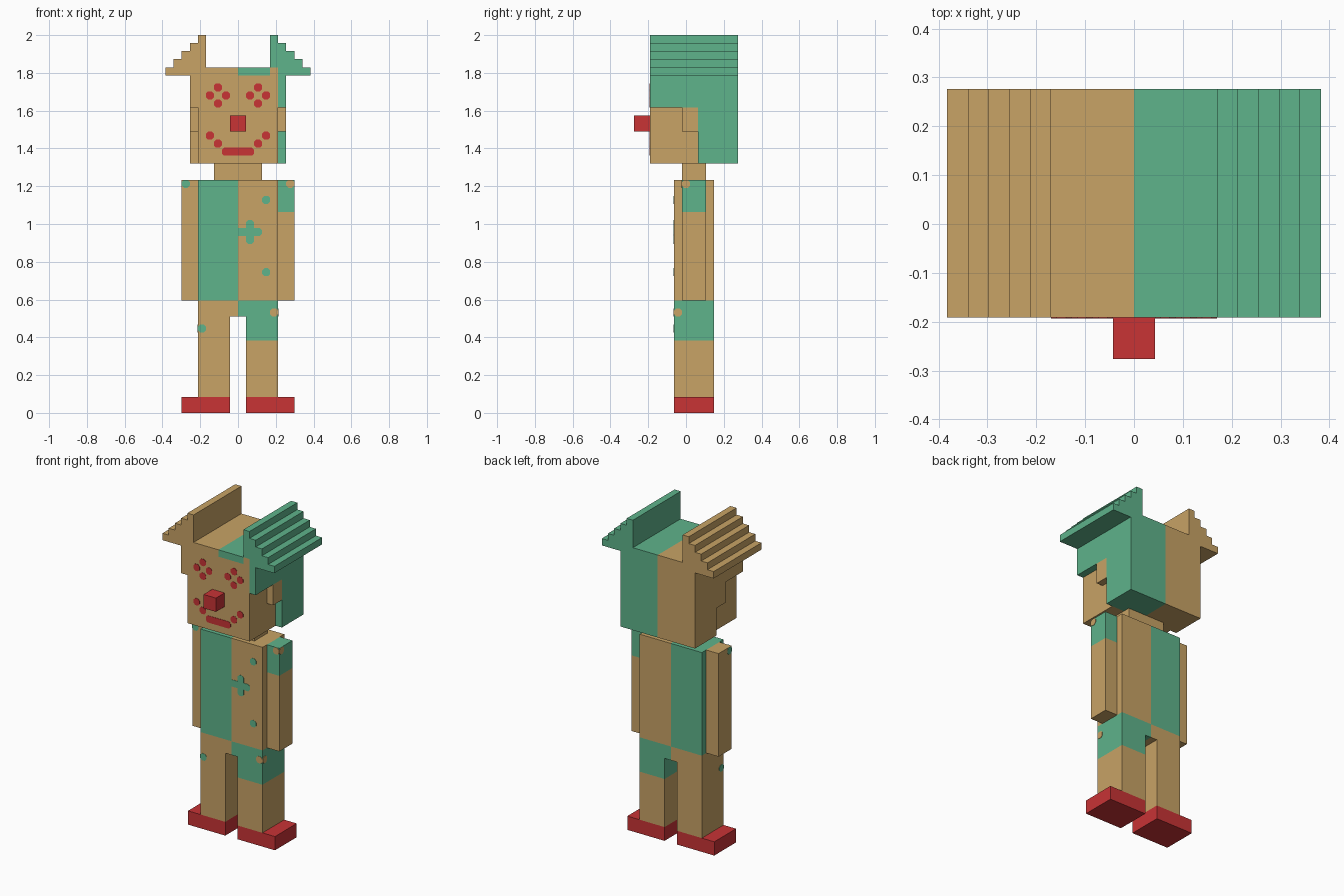
import bpy, bmesh
from mathutils import Vector

if "Cube" in bpy.data.objects:
    bpy.data.objects.remove(bpy.data.objects["Cube"])

U = 2 / 47  # one block of the design; all sizes below are in blocks


def material(name, rgb):
    m = bpy.data.materials.new(name)
    m.diffuse_color = (*rgb, 1)
    m.use_nodes = True
    m.node_tree.nodes["Principled BSDF"].inputs["Base Color"].default_value = m.diffuse_color
    return m


TAN, GREEN, RED = 0, 1, 2
MATS = [material("tan", (0.578, 0.366, 0.133)),
        material("green", (0.114, 0.451, 0.258)),
        material("red", (0.578, 0.033, 0.036))]


def place(axis, a, b, t):
    return {'x': (t, a, b), 'y': (a, t, b), 'z': (a, b, t)}[axis]


def prism(name, polys, axis, lo, hi, colour=TAN, cuts=(), rule=None):
    """Extrude outlines along an axis, cut along planes, colour by rule."""
    bm = bmesh.new()
    for pts in polys:
        A = [bm.verts.new(place(axis, a, b, lo)) for a, b in pts]
        B = [bm.verts.new(place(axis, a, b, hi)) for a, b in pts]
        bm.faces.new(A)
        bm.faces.new(B[::-1])
        for i in range(len(pts)):
            j = (i + 1) % len(pts)
            bm.faces.new((A[i], B[i], B[j], A[j]))
    for ax, d in cuts:
        no = Vector([1.0 if ax == k else 0.0 for k in 'xyz'])
        geom = bm.verts[:] + bm.edges[:] + bm.faces[:]
        bmesh.ops.bisect_plane(bm, geom=geom, plane_co=no * d, plane_no=no, dist=1e-5)
    bmesh.ops.recalc_face_normals(bm, faces=bm.faces)
    bm.normal_update()
    for f in bm.faces:
        f.material_index = rule(f.calc_center_median(), f.normal) if rule else colour
    bmesh.ops.scale(bm, vec=(U, U, U), verts=bm.verts)
    me = bpy.data.meshes.new(name)
    bm.to_mesh(me)
    bm.free()
    for m in MATS:
        me.materials.append(m)
    ob = bpy.data.objects.new(name, me)
    bpy.context.collection.objects.link(ob)
    return ob


def rect(a0, a1, b0, b1):
    return [(a0, b0), (a1, b0), (a1, b1), (a0, b1)]


def box(name, x0, x1, y0, y1, z0, z1, colour=TAN, cuts=(), rule=None):
    return prism(name, [rect(min(x0, x1), max(x0, x1), y0, y1)], 'z', z0, z1,
                 colour, cuts, rule)


def pill(a, b, w=1, h=1):
    """Rectangle with clipped corners, lower left corner at (a, b)."""
    c = 0.28
    return [(a + c, b), (a + w - c, b), (a + w, b + c), (a + w, b + h - c),
            (a + w - c, b + h), (a + c, b + h), (a, b + h - c), (a, b + c)]


def paint(name, polys, axis, surface, out, colour):
    """Thin painted plate on a surface."""
    lo, hi = sorted((surface - 0.02 * out, surface + 0.05 * out))
    prism(name, polys, axis, lo, hi, colour)


# Head block: tan face, back and top green on the right half
box("head", -5, 5, -4.5, 6.5, 31, 43,
    cuts=[('x', 0), ('x', 4), ('y', 1.5), ('z', 42)],
    rule=lambda c, n: GREEN if c.x > 0 and (
        n.z > 0.5 or c.y > 1.5 or (c.z > 42 and c.x < 4)) else TAN)
box("nose", -1, 1, -6.5, -4.5, 35, 37, RED)
box("neck", -3, 3, -0.5, 2.5, 29, 31)

# Torso: green left half, tan right half
box("torso", -5, 5, -1.5, 3.5, 14, 29, cuts=[('x', 0)],
    rule=lambda c, n: GREEN if c.x < 0 else TAN)

# Hips and legs in one arch, upper right part green
arch = [(-5, 2), (-1, 2), (-1, 12), (1, 12), (1, 2), (5, 2), (5, 14), (-5, 14)]
prism("hips_and_legs", [arch], 'y', -1.5, 3.5, cuts=[('x', 0), ('z', 9)],
      rule=lambda c, n: GREEN if c.x > 0 and c.z > 9 else TAN)

# Stepped hair wing outline (x, z)
wing = [(4, 43), (5, 43), (5, 42), (9, 42)]
for i in range(5):
    wing += [(9 - i, 43 + i), (8 - i, 43 + i)]
wing_right = wing
# Side hair outline (y, z)
side_hair = [(-4.5, 38), (1.5, 38), (1.5, 31), (6.5, 31), (6.5, 42), (-4.5, 42)]

for s, tag in ((1, "right"), (-1, "left")):
    hair = GREEN if s > 0 else TAN
    prism("hair_wing_" + tag, [[(s * x, z) for x, z in wing_right]], 'y', -4.5, 6.5, hair)
    prism("side_hair_" + tag, [side_hair], 'x', *sorted((s * 5, s * 6)), hair)
    box("ear_" + tag, s * 5, s * 6, -0.5, 1.5, 35, 38)
    box("foot_" + tag, s * 1, s * 7, -1.5, 3.5, 0, 2, RED)
    box("arm_" + tag, s * 5, s * 7, -0.5, 2.5, 14, 29, cuts=[('z', 25)],
        rule=lambda c, n: GREEN if c.x > 0 and c.z > 25 else TAN)
    # Corner spot at the top of each arm
    spot = TAN if s > 0 else GREEN
    x0 = 6 if s > 0 else -7
    paint("arm_spot_front_" + tag, [pill(x0, 28)], 'y', -0.5, -1, spot)
    paint("arm_spot_side_" + tag, [pill(-0.5, 28)], 'x', s * 7, s, spot)
    # Corner spot on each leg
    z0, x1 = (12, 4) if s > 0 else (10, -5)
    paint("leg_spot_front_" + tag, [pill(x1, z0)], 'y', -1.5, -1, spot)
    paint("leg_spot_side_" + tag, [pill(-1.5, z0)], 'x', s * 5, s, spot)
    # Eye of four dots
    e = s * 2.5 - 0.5
    paint("eye_" + tag, [pill(e, 40), pill(e, 38), pill(e - 1, 39), pill(e + 1, 39)],
          'y', -4.5, -1, RED)

# Smiling mouth
paint("mouth", [pill(-2, 32, 4, 1), pill(-3, 33), pill(2, 33), pill(-4, 34), pill(3, 34)],
      'y', -4.5, -1, RED)

# Green chest spots: a plus and two dots
paint("chest_spots", [pill(-0.3, 22, 3.3, 1), pill(1, 21, 1, 3), pill(3, 26), pill(3, 17)],
      'y', -1.5, -1, GREEN)
